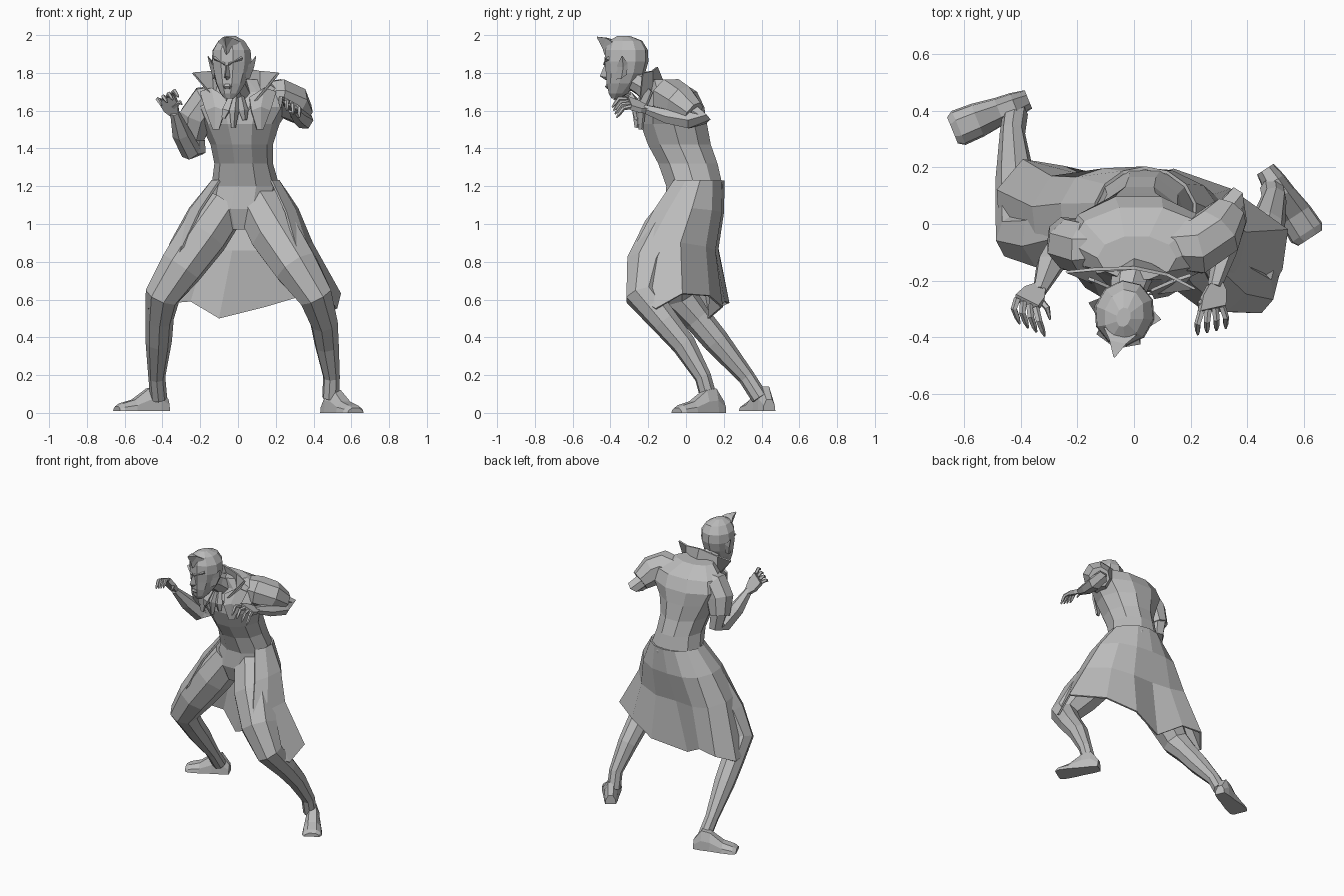
import bpy, bmesh, math
from mathutils import Vector, Matrix

cube = bpy.data.objects.get("Cube")
if cube:
    bpy.data.objects.remove(cube, do_unlink=True)

grey = bpy.data.materials.new("plain_grey")
grey.use_nodes = True
shade = (.5, .5, .5, 1)
grey.diffuse_color = shade
grey.node_tree.nodes["Principled BSDF"].inputs["Base Color"].default_value = shade


def loft(name, rows, closed=True, thickness=0, place=None):
    """Skin a list of equally long point rows into one flat-shaded object."""
    bm = bmesh.new()
    rings = [[bm.verts.new(p) for p in row] for row in rows]
    count = len(rings[0])
    for low, high in zip(rings, rings[1:]):
        for i in range(count if closed else count - 1):
            j = (i + 1) % count
            bm.faces.new((low[i], low[j], high[j], high[i]))
    if closed:
        bm.faces.new(rings[0][::-1])
        bm.faces.new(rings[-1])
    bmesh.ops.recalc_face_normals(bm, faces=bm.faces)
    if place:
        bm.transform(place)
    mesh = bpy.data.meshes.new(name)
    bm.to_mesh(mesh)
    bm.free()
    mesh.materials.append(grey)
    obj = bpy.data.objects.new(name, mesh)
    bpy.context.collection.objects.link(obj)
    if thickness:
        shell = obj.modifiers.new("thickness", "SOLIDIFY")
        shell.thickness = thickness
        shell.offset = 0


def oval(x, y, z, wide, deep, sides=10):
    """Horizontal ring of points."""
    turns = [math.tau * (i + .5) / sides for i in range(sides)]
    return [Vector((x + wide * math.sin(a), y - deep * math.cos(a), z)) for a in turns]


def limb(name, stations, sides=8):
    """Tube through (x, y, z, radius) stations with rings square to the path."""
    points = [Vector(s[:3]) for s in stations]
    last = len(points) - 1
    previous, spin, rows = Vector((0, 0, 1)), Matrix.Identity(3), []
    for i, point in enumerate(points):
        along = (points[min(i + 1, last)] - points[max(i - 1, 0)]).normalized()
        spin = previous.rotation_difference(along).to_matrix() @ spin
        previous = along
        radius = stations[i][3]
        rows.append([point + spin @ p for p in oval(0, 0, 0, radius, radius, sides)])
    loft(name, rows)


def foot(name, heel, toe):
    """Shoe with a flat sole, lofted from heel to toe."""
    heel, toe = Vector(heel), Vector(toe)
    ahead = toe - heel
    side = ahead.cross(Vector((0, 0, 1))).normalized()
    rows = []
    for t, wide, tall in ((-.12, .035, .06), (.1, .045, .13), (.35, .05, .12),
                          (.7, .062, .06), (1, .065, .04), (1.1, .05, .025)):
        base = heel + ahead * t
        section = ((-1, 0), (1, 0), (.9, .5), (.45, 1), (-.45, 1), (-.9, .5))
        rows.append([base + side * wide * u + Vector((0, 0, tall * v)) for u, v in section])
    loft(name, rows)


# Torso, leaning forward from the hips
loft("torso", [oval(*ring) for ring in (
    (.01, .01, .97, .09, .09), (.02, .03, 1.08, .19, .15), (.04, .045, 1.2, .18, .157),
    (.03, .01, 1.32, .155, .165), (.02, -.035, 1.42, .165, .175),
    (.01, -.065, 1.53, .21, .185), (.015, -.07, 1.62, .265, .175),
    (.025, -.07, 1.7, .25, .135), (.01, -.12, 1.765, .14, .08))])
limb("neck", [(0, -.15, 1.68, .08), (-.02, -.23, 1.74, .065), (-.03, -.3, 1.78, .06)])

# Long coat skirt, open at the front
hem = [Vector(p) for p in (
    (.45, -.28, .63), (.52, -.16, .55), (.54, -.02, .63), (.34, .12, .62), (.14, .19, .56),
    (-.1, .12, .5), (-.25, .2, .59), (-.39, .225, .58), (-.48, .12, .53), (-.47, -.03, .55),
    (-.41, -.12, .63))]
middle = [Vector(p) for p in (
    (.31, -.28, .86), (.36, -.19, .89), (.39, -.03, .9), (.28, .1, .88), (.13, .15, .86),
    (-.03, .15, .86), (-.17, .165, .86), (-.29, .165, .88), (-.355, .06, .9), (-.34, -.07, .9),
    (-.29, -.15, .88))]
middle_of_waist = Vector((.04, .04, 1.23))
waist = []
for i in range(len(hem)):
    angle = math.radians(50 + 26 * i)
    waist.append(middle_of_waist + Vector((.178 * math.sin(angle), -.158 * math.cos(angle), 0)))
hips = [w.lerp(m, .45) + (w - middle_of_waist) * .12 for w, m in zip(waist, middle)]
loft("coat_skirt", [waist, hips, middle, hem], closed=False, thickness=.012)

# Legs and feet in a wide stance
limb("left_leg", [(.11, .01, 1.1, .125), (.2, -.1, .94, .14), (.31, -.2, .77, .125),
                  (.41, -.23, .62, .095), (.455, -.11, .48, .075), (.47, -.01, .36, .065),
                  (.495, .09, .19, .045), (.49, .12, .08, .045)])
limb("right_leg", [(-.07, .02, 1.1, .125), (-.18, -.02, .94, .135), (-.3, -.05, .77, .12),
                   (-.4, -.04, .62, .095), (-.415, .06, .5, .075), (-.42, .16, .38, .07),
                   (-.43, .32, .19, .045), (-.42, .39, .08, .045)])
foot("left_foot", (.48, .17, 0), (.61, -.03, 0))
foot("right_foot", (-.4, .43, .01), (-.62, .34, .01))

# Sleeves and forearms
limb("left_sleeve", [(.1, -.08, 1.67, .08), (.22, -.08, 1.67, .105), (.29, -.03, 1.64, .1),
                     (.335, .04, 1.585, .07)])
limb("left_forearm", [(.31, .02, 1.6, .05), (.355, .085, 1.555, .045), (.35, .02, 1.55, .05),
                      (.32, -.1, 1.57, .042), (.285, -.22, 1.61, .025)], 6)
limb("right_sleeve", [(-.08, -.08, 1.66, .08), (-.17, -.085, 1.64, .1), (-.22, -.07, 1.57, .095),
                      (-.24, -.04, 1.46, .07)])
limb("right_forearm", [(-.24, -.04, 1.5, .06), (-.22, -.03, 1.38, .05), (-.25, -.07, 1.385, .055),
                       (-.3, -.15, 1.48, .05), (-.335, -.24, 1.59, .025)], 6)


# Clawed hands: palm, four curled fingers and a thumb
def hand(name, wrist, knuckles, spread, reach, drop):
    wrist, knuckles = Vector(wrist), Vector(knuckles)
    spread, reach, drop = Vector(spread), Vector(reach), Vector(drop)
    normal = spread.cross(knuckles - wrist).normalized() * .014
    rows = []
    for t, scale in ((0, .5), (.4, .9), (1, 1)):
        centre, half = wrist.lerp(knuckles, t), spread * scale
        rows.append([centre - half - normal, centre + half - normal,
                     centre + half + normal, centre - half + normal])
    loft(name + "_palm", rows)
    for i in range(4):
        fan = (i - 1.5) / 1.5
        root = knuckles + spread * fan * .8
        bend = root + reach * .6 + spread * fan * .3
        tip = bend + reach * .4 + drop
        limb(name + "_finger", [(*root, .013), (*bend, .012),
                                (*bend.lerp(tip, .6), .01), (*tip, .004)], 5)
    root = wrist.lerp(knuckles, .35)
    bend = root - spread * 1.1 + reach * .4
    limb(name + "_thumb", [(*root, .014), (*bend, .011), (*(bend + reach * .4 + drop * .5), .004)], 5)


hand("left_hand", (.285, -.21, 1.61), (.275, -.3, 1.64), (.045, .01, -.025), (0, -.07, 0), (0, -.01, -.05))
hand("right_hand", (-.335, -.23, 1.585), (-.38, -.28, 1.67), (-.04, .02, -.02), (0, -.07, .02), (.02, -.025, -.04))

# Head, built facing forward then turned slightly to its right
turn = Matrix.Translation((-.035, -.32, 0)) @ Matrix.Rotation(math.radians(-13), 4, "Z")
loft("head", [oval(*ring) for ring in (
    (0, -.055, 1.665, .025, .02), (0, -.04, 1.69, .05, .05), (0, -.015, 1.745, .08, .087),
    (0, 0, 1.8, .097, .105), (0, .005, 1.86, .108, .117), (0, .005, 1.92, .103, .115),
    (0, 0, 1.97, .07, .09), (0, -.01, 1.995, .025, .035))], place=turn)
loft("hair_peak", [[(-.06, -.06, 1.965), (.06, -.06, 1.965), (0, -.115, 1.895)],
                   [(-.03, -.1, 1.985), (.03, -.1, 1.985), (0, -.125, 1.93)],
                   [(-.003, -.155, 1.992), (.003, -.155, 1.992), (0, -.156, 1.987)]], place=turn)
loft("nose", [[(-.012, -.095, 1.84), (.012, -.095, 1.84), (0, -.115, 1.84)],
              [(-.022, -.085, 1.775), (.022, -.085, 1.775), (0, -.14, 1.782)],
              [(-.01, -.085, 1.765), (.01, -.085, 1.765), (0, -.11, 1.763)]], place=turn)
loft("lips", [oval(0, -.075, z, w, d, 6) for z, w, d in
              ((1.715, .02, .025), (1.727, .034, .038), (1.74, .022, .03))], place=turn)
for s, side in ((1, "left"), (-1, "right")):
    loft(side + "_brow", [[(s * .01, -.1, 1.835), (s * .01, -.12, 1.845), (s * .01, -.1, 1.86)],
                          [(s * .075, -.07, 1.865), (s * .08, -.09, 1.88), (s * .07, -.07, 1.89)]],
         place=turn)
    loft(side + "_ear", [[(s * .085, -.035, 1.765), (s * .098, .03, 1.79), (s * .1, 0, 1.77)],
                         [(s * .09, -.03, 1.83), (s * .1, .035, 1.85), (s * .12, .015, 1.83)],
                         [(s * .13, .01, 1.89), (s * .13, .014, 1.89), (s * .132, .012, 1.885)]],
         place=turn)

# Tall flared collar, lapels and neck frill
loft("collar", [
    [(-.07, -.24, 1.6), (-.13, -.17, 1.67), (0, -.11, 1.72), (.12, -.18, 1.67), (.05, -.25, 1.6)],
    [(-.24, -.17, 1.8), (-.14, -.16, 1.81), (0, -.155, 1.83), (.12, -.18, 1.81), (.215, -.23, 1.8)]],
     closed=False, thickness=.012)
for s, side in ((1, "left"), (-1, "right")):
    loft(side + "_lapel", [[(s * .06, -.235, 1.67), (s * .14, -.2, 1.72), (s * .2, -.18, 1.7)],
                           [(s * .07, -.26, 1.6), (s * .12, -.25, 1.62), (s * .17, -.22, 1.6)],
                           [(s * .1, -.245, 1.5), (s * .12, -.24, 1.5), (s * .13, -.23, 1.5)]],
         closed=False, thickness=.012)
for x, bottom in ((-.065, 1.56), (-.02, 1.51), (.03, 1.55)):
    limb("neck_frill", [(x * .5, -.23, 1.68, .015), (x, -.26, 1.6, .026), (x * 1.2, -.26, bottom, .012)], 4)
